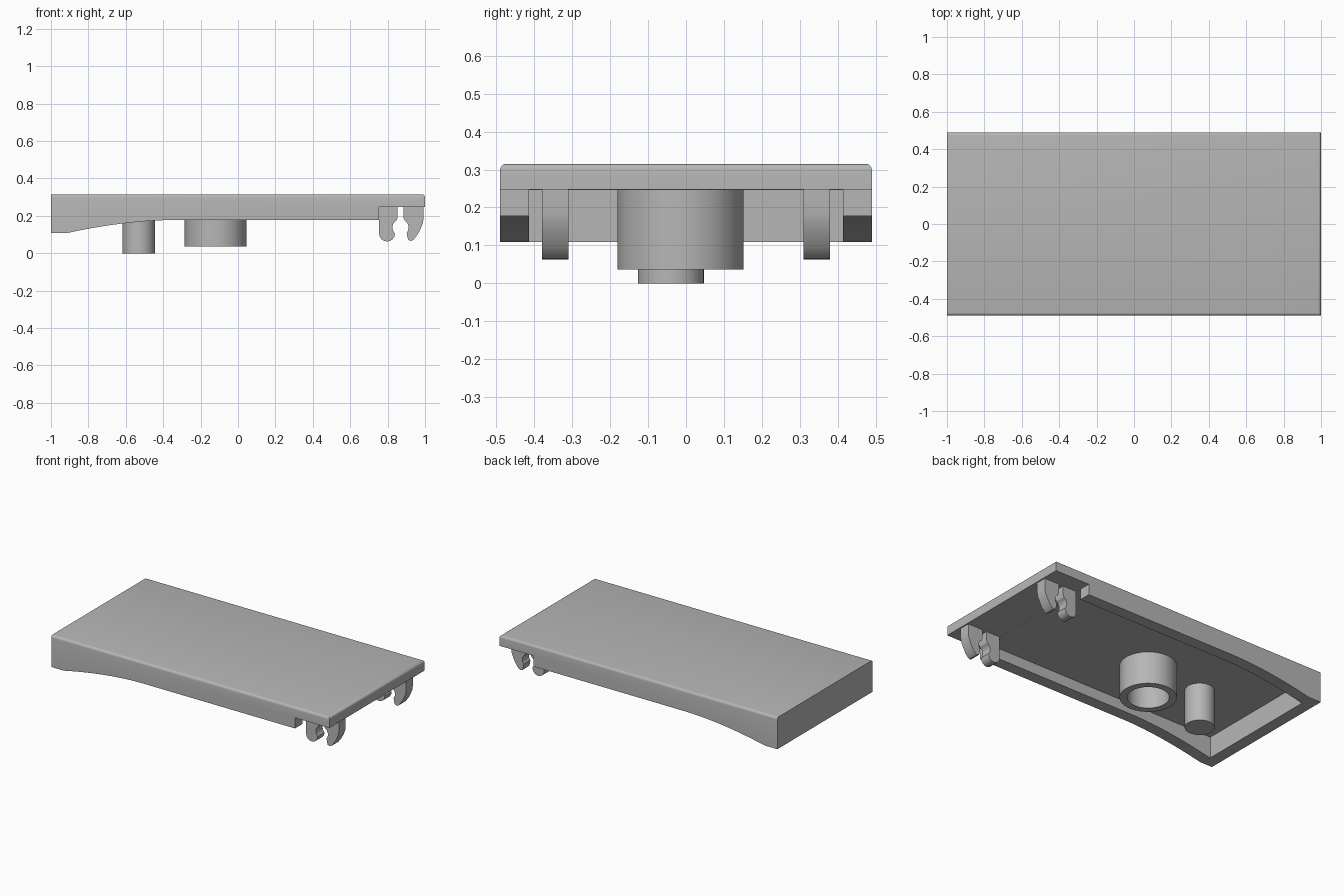
import bpy, bmesh
from math import cos, sin, radians, pi
from mathutils import Vector, Matrix

if "Cube" in bpy.data.objects:
    bpy.data.objects.remove(bpy.data.objects["Cube"], do_unlink=True)

GREY = (0.47, 0.47, 0.47, 1)
grey = bpy.data.materials.new("plain grey")
grey.use_nodes = True
grey.diffuse_color = GREY
grey.node_tree.nodes["Principled BSDF"].inputs["Base Color"].default_value = GREY

HALF_Y = 0.49      # half width of the cover
WALL = 0.076       # rim thickness
TOP = 0.315
UNDER = 0.247      # underside of the top plate
RIM_END = 0.753    # where the side rims stop


def finish(name, bm, smooth=True):
    bmesh.ops.recalc_face_normals(bm, faces=bm.faces)
    mesh = bpy.data.meshes.new(name)
    bm.to_mesh(mesh)
    bm.free()
    mesh.materials.append(grey)
    ob = bpy.data.objects.new(name, mesh)
    bpy.context.collection.objects.link(ob)
    if smooth:
        smooth_by_angle(ob)
    return ob


def smooth_by_angle(ob):
    bpy.ops.object.select_all(action='DESELECT')
    ob.select_set(True)
    bpy.context.view_layer.objects.active = ob
    bpy.ops.object.shade_smooth_by_angle(angle=radians(32))


def prism(outline, y0, y1):
    """Extrude an (x, z) outline along y."""
    bm = bmesh.new()
    face = bm.faces.new([bm.verts.new((x, y0, z)) for x, z in outline])
    ext = bmesh.ops.extrude_face_region(bm, geom=[face])
    moved = [g for g in ext["geom"] if isinstance(g, bmesh.types.BMVert)]
    bmesh.ops.translate(bm, verts=moved, vec=(0, y1 - y0, 0))
    return bm


def arc(cx, cz, r, start, end, steps=8):
    angles = [radians(start + (end - start) * i / steps) for i in range(steps + 1)]
    return [(cx + r * cos(a), cz + r * sin(a)) for a in angles]


# Cover: side outline with a concave sweep down to the deep end
sweep = []
for i in range(13):
    t = i / 12
    sweep.append((-0.91 + 0.57 * t, 0.178 - 0.069 * (1 - t) ** 1.8))
outline = [(-1, TOP), (-1, 0.109)] + sweep + [
    (RIM_END, 0.178), (RIM_END, UNDER), (1, UNDER), (1, TOP)]
bm = prism(outline, -HALF_Y, HALF_Y)
rounded = [e for e in bm.edges
           if all(v.co.z > TOP - 0.001 for v in e.verts)
           and not all(v.co.x < -0.99 for v in e.verts)]
bmesh.ops.bevel(bm, geom=rounded, offset=0.016, segments=4, profile=0.5,
                affect='EDGES', clamp_overlap=True)
cover = finish("cover", bm, smooth=False)

# Pocket: hollow below the plate, open at the clip end
inner = HALF_Y - WALL
pocket_top = UNDER - 0.0005
pocket = finish("pocket_cutter", prism(
    [(WALL - 1, -0.1), (0.9, -0.1), (0.9, pocket_top), (WALL - 1, pocket_top)],
    -inner, inner), smooth=False)
pocket.hide_render = True
cut = cover.modifiers.new("pocket", 'BOOLEAN')
cut.operation = 'DIFFERENCE'
cut.solver = 'EXACT'
cut.object = pocket
bpy.ops.object.select_all(action='DESELECT')
cover.select_set(True)
bpy.context.view_layer.objects.active = cover
bpy.ops.object.modifier_apply(modifier=cut.name)
bpy.data.objects.remove(pocket, do_unlink=True)
smooth_by_angle(cover)

# Hollow boss: spun ring section
bm = bmesh.new()
section = [bm.verts.new((r, 0, z)) for r, z in
           [(0.122, UNDER), (0.122, 0.037), (0.166, 0.037), (0.166, UNDER)]]
edges = [bm.edges.new(pair) for pair in zip(section, section[1:])]
bmesh.ops.spin(bm, geom=section + edges, cent=(0, 0, 0), axis=(0, 0, 1),
               angle=2 * pi, steps=48)
bmesh.ops.remove_doubles(bm, verts=bm.verts, dist=0.0005)
bmesh.ops.translate(bm, verts=bm.verts, vec=(-0.12, -0.015, 0))
finish("hollow_boss", bm)

# Solid pin
bm = bmesh.new()
bmesh.ops.create_cone(bm, cap_ends=True, segments=40, radius1=0.087, radius2=0.087,
                      depth=UNDER, matrix=Matrix.Translation(Vector((-0.53, -0.04, UNDER / 2))))
finish("pin", bm)

# Snap clips: two prongs around a round socket with a narrow slot
HOLE = (0.869, 0.138, 0.043)
inner_prong = ([(0.755, UNDER)] + arc(0.797, 0.105, 0.042, 180, 360)
               + arc(*HOLE, 220, 120) + [(0.853, 0.19), (0.853, UNDER)])
outer_prong = ([(0.885, UNDER), (0.885, 0.19)] + arc(*HOLE, 60, -40)
               + [(0.906, 0.085), (0.911, 0.071), (0.925, 0.066), (0.938, 0.072),
                  (0.958, 0.097), (0.976, 0.13), (0.988, 0.16), (0.992, 0.185),
                  (0.992, UNDER)])
for side, y0 in (("left", 0.31), ("right", -0.379)):
    for part, shape in (("inner", inner_prong), ("outer", outer_prong)):
        finish(f"{side}_clip_{part}_prong", prism(shape, y0, y0 + 0.069))
